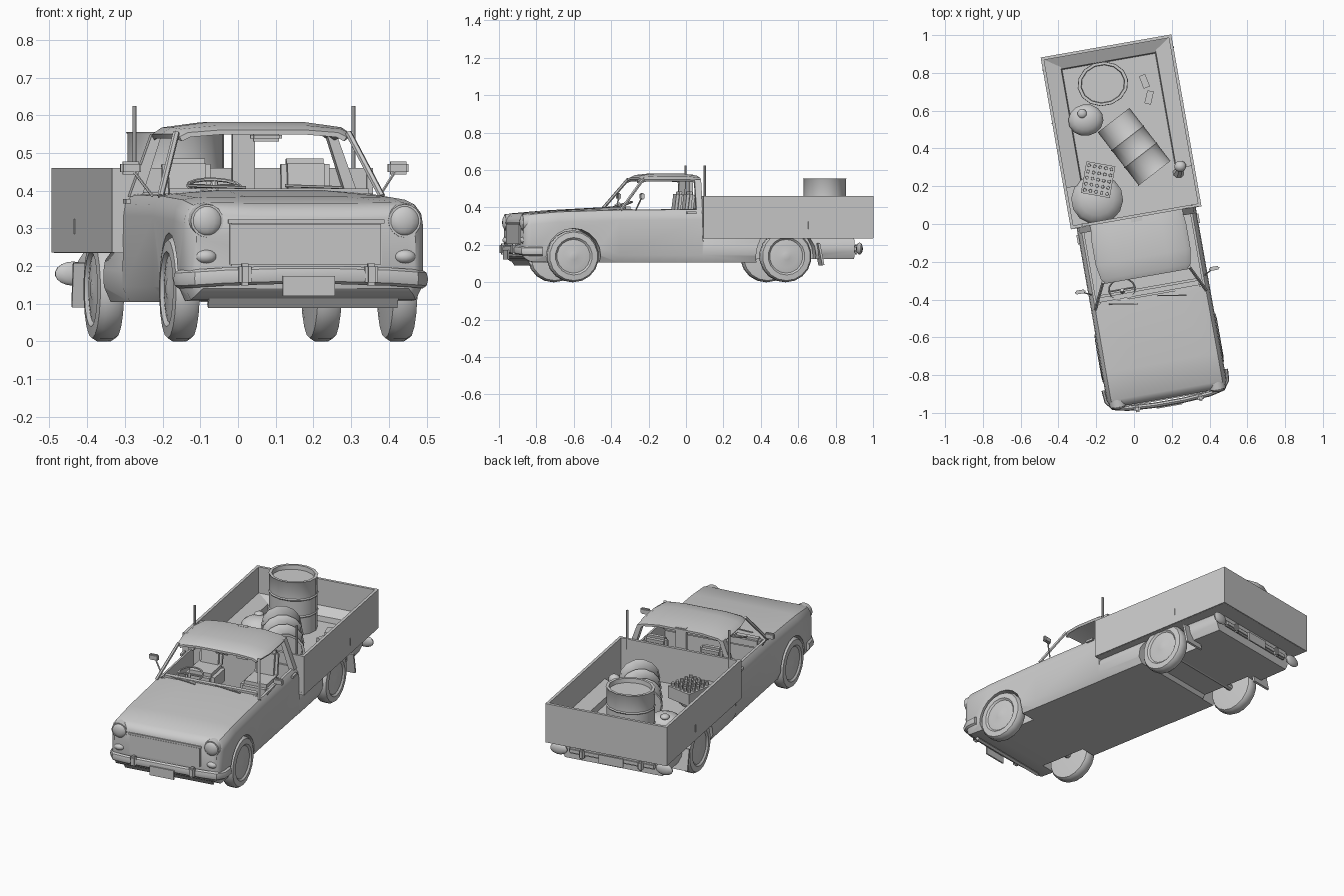
import bpy, bmesh, math
from mathutils import Matrix, Vector

cube = bpy.data.objects.get("Cube")
if cube:
    bpy.data.objects.remove(cube, do_unlink=True)

# The truck is built straight along y, then turned as a whole
TURN = Matrix.Translation((0.017, 0.003, 0)) @ Matrix.Rotation(math.radians(10), 4, 'Z')
UNTURN = TURN.inverted()
grey = bpy.data.materials.new("plain grey")
grey.use_nodes = True
grey.diffuse_color = (0.6, 0.6, 0.6, 1)
grey.node_tree.nodes["Principled BSDF"].inputs["Base Color"].default_value = (0.6, 0.6, 0.6, 1)
parts = []


def finish(name, bm):
    bmesh.ops.recalc_face_normals(bm, faces=bm.faces)
    mesh = bpy.data.meshes.new(name)
    bm.to_mesh(mesh)
    bm.free()
    mesh.materials.append(grey)
    ob = bpy.data.objects.new(name, mesh)
    ob.matrix_world = TURN
    bpy.context.collection.objects.link(ob)
    parts.append(ob)
    return ob


def loft(name, rings):
    bm = bmesh.new()
    rows = [[bm.verts.new(p) for p in ring] for ring in rings]
    n = len(rows[0])
    for a, b in zip(rows, rows[1:]):
        for i in range(n):
            j = (i + 1) % n
            bm.faces.new((a[i], a[j], b[j], b[i]))
    bm.faces.new(rows[0])
    bm.faces.new(rows[-1])
    return finish(name, bm)


def lathe(name, profile, matrix, n=16):
    circle = [(math.cos(math.tau * i / n), math.sin(math.tau * i / n)) for i in range(n)]
    return loft(name, [[matrix @ Vector((r * c, r * s, h)) for c, s in circle] for r, h in profile])


def prism(name, outline, axis, start, end):
    def put(p, d):
        return (d, p[0], p[1]) if axis == 'x' else (p[0], d, p[1])
    return loft(name, [[put(p, d) for p in outline] for d in (start, end)])


def add_box(bm, centre, size, turn=0.0, tilt=0.0):
    m = (Matrix.Translation(centre) @ Matrix.Rotation(turn, 4, 'Z')
         @ Matrix.Rotation(tilt, 4, 'X') @ Matrix.Diagonal((*size, 1)))
    bmesh.ops.create_cube(bm, size=1, matrix=m)


def box(name, centre, size, turn=0.0, tilt=0.0, bevel=0.0):
    bm = bmesh.new()
    add_box(bm, centre, size, turn, tilt)
    if bevel:
        bmesh.ops.bevel(bm, geom=bm.edges[:], offset=bevel, segments=2, affect='EDGES')
    return finish(name, bm)


def add_rod(bm, p, q, r, r2=None, n=8):
    p, q = Vector(p), Vector(q)
    m = Matrix.Translation((p + q) / 2) @ (q - p).to_track_quat('Z', 'Y').to_matrix().to_4x4()
    bmesh.ops.create_cone(bm, cap_ends=True, segments=n, radius1=r,
                          radius2=r if r2 is None else r2, depth=(q - p).length, matrix=m)


def rod(name, p, q, r, r2=None, n=8):
    bm = bmesh.new()
    add_rod(bm, p, q, r, r2, n)
    return finish(name, bm)


def ball(name, centre, size):
    bm = bmesh.new()
    bmesh.ops.create_uvsphere(bm, u_segments=14, v_segments=9, radius=1,
                              matrix=Matrix.Translation(centre) @ Matrix.Diagonal((*size, 1)))
    return finish(name, bm)


def both(half):
    return half + [(-x, z) for x, z in reversed(half)]


def section(y, w, low, high, crown):
    half = [(w * .94, low), (w, low + .04), (w, high - .06), (w * .985, high - .03),
            (w * .93, high - .006), (w * .82, high), (w * .4, high + crown)]
    return [(x, y, z) for x, z in both(half)]


# Body shell with wheel arches and cab cut out
body = loft("body", [section(*s) for s in (
    (-.938, .295, .14, .335, -.005), (-.925, .31, .125, .355, -.005), (-.90, .322, .11, .369, -.002),
    (-.75, .322, .105, .382, .002), (-.42, .32, .105, .392, .01), (.03, .32, .105, .395, .003),
    (.035, .322, .105, .245, 0), (.33, .322, .105, .245, 0), (.345, .315, .125, .245, 0),
    (.86, .30, .125, .245, 0))])
bm = bmesh.new()
add_box(bm, (0, -.183, .36), (.57, .405, .34))
for s in (-1, 1):
    for y, r in ((-.67, .148), (.485, .165)):
        add_rod(bm, (s * .21, y, .14), (s * .4, y, .14), r, n=20)
cutter = finish("arch_cutter", bm)
mod = body.modifiers.new("openings", 'BOOLEAN')
mod.operation, mod.object, mod.solver = 'DIFFERENCE', cutter, 'EXACT'
bpy.context.view_layer.objects.active = body
bpy.ops.object.modifier_apply(modifier=mod.name)
parts.remove(cutter)
bpy.data.objects.remove(cutter, do_unlink=True)


# Roof and cab pillars
def roof_ring(y, w, edge, top):
    upper = [(w, edge), (w * .9, edge + (top - edge) * .5), (w * .5, top - .004)]
    lower = [(x * .97, z - .012) for x, z in upper]
    ring = both(upper)[::-1] + both(lower)
    return [(x, y, z) for x, z in ring]


loft("roof", [roof_ring(*r) for r in ((-.285, .225, .543, .565), (-.26, .24, .55, .577),
     (-.18, .255, .55, .586), (-.04, .255, .55, .585), (.035, .245, .542, .574))])
for s in (-1, 1):
    rod("windscreen_pillar", (s * .298, -.41, .385), (s * .232, -.275, .553), .009, n=6)
    prism("rear_pillar", [(s * .308, .385), (s * .248, .55), (s * .222, .55), (s * .275, .385)], 'y', 0, .035)
    box("door_handle", (s * .322, -.03, .372), (.012, .05, .012))
    box("wing_mirror", (s * .36, -.305, .46), (.055, .02, .034), bevel=.006)
    rod("mirror_arm", (s * .305, -.33, .385), (s * .355, -.305, .455), .004, n=6)
    rod("bed_post", (s * .295 + .007, .045, .40), (s * .295 + .007, .045, .625), .006, n=6)
    box("seat_cushion", (s * .16, -.10, .30), (.17, .17, .11), bevel=.02)
    box("seat_back", (s * .16, -.02, .41), (.13, .045, .15), tilt=-.12, bevel=.015)
    rod("wiper", (s * .13 + .06, -.42, .408), (s * .13 - .09, -.395, .413), .004, n=6)
box("rear_window_post", (0, .02, .48), (.06, .02, .19))
box("inside_mirror", (.012, -.262, .543), (.085, .02, .026), bevel=.008)
box("dashboard", (0, -.365, .375), (.56, .05, .06), bevel=.012)

# Steering wheel
tilt = Matrix.Translation((-.14, -.33, .412)) @ Matrix.Rotation(.3, 4, 'X')
bm = bmesh.new()
rim = [tilt @ Vector((.07 * math.cos(i * math.tau / 14), .06 * math.sin(i * math.tau / 14), 0))
       for i in range(14)]
for i, p in enumerate(rim):
    add_rod(bm, p, rim[i - 1], .005, n=6)
for i in (0, 7):
    add_rod(bm, tilt @ Vector((0, 0, 0)), rim[i], .005, n=6)
add_rod(bm, tilt @ Vector((0, 0, .01)), (-.14, -.37, .36), .01)
finish("steering_wheel", bm)

# Nose: grille, lamps and wrapped bumper
box("grille", (0, -.938, .258), (.41, .012, .115), bevel=.004)
box("grille_top_trim", (0, -.938, .318), (.42, .014, .01))
for s in (-1, 1):
    rod("headlamp_pod", (s * .266, -.88, .32), (s * .266, -.94, .32), .05, .044, n=16)
    ball("headlamp", (s * .266, -.935, .32), (.04, .018, .04))
    ball("turn_lamp", (s * .268, -.93, .225), (.03, .022, .019))
    box("front_overrider", (s * .17, -.968, .178), (.034, .032, .058), bevel=.008)
half_path = [(.326, -.84, .165), (.322, -.90, .165), (.295, -.938, .167), (.22, -.955, .172), (.08, -.964, .176)]
path = [Vector(p) for p in half_path] + [Vector((-x, y, z)) for x, y, z in reversed(half_path)]
rings = []
for i, p in enumerate(path):
    along = path[min(i + 1, len(path) - 1)] - path[max(i - 1, 0)]
    out = Vector((along.y, -along.x, 0)).normalized()
    rings.append([p + out * .014 * math.cos(a * math.tau / 8) + Vector((0, 0, .024 * math.sin(a * math.tau / 8)))
                  for a in range(8)])
loft("front_bumper", rings)
box("front_plate", (0, -.98, .147), (.14, .008, .052))
box("front_valance", (0, -.90, .118), (.51, .015, .06), tilt=.6)

# Wheels
tyre = [(.10, -.035), (.130, -.032), (.139, -.018), (.139, .018), (.130, .032), (.10, .035),
        (.09, .026), (.06, .031), (.03, .031), (.02, .034)]
for s in (-1, 1):
    for label, y in (("front_wheel", -.67), ("rear_wheel", .485)):
        lathe(label, tyre, Matrix.Translation((s * .293, y, .139)) @ Matrix.Rotation(s * math.pi / 2, 4, 'Y'), 18)
    box("mud_flap", (s * .285, .67, .15), (.12, .012, .12), tilt=.2)
for y in (-.67, .485):
    rod("axle", (-.28, y, .14), (.28, y, .14), .018)

# Load bed with a low sloped ledge on three sides
box("bed_floor", (0, .49, .243), (.69, .92, .016))
box("bed_front_wall", (0, .04, .348), (.69, .016, .224))
box("bed_tailgate", (0, .946, .348), (.69, .016, .224))
for s in (-1, 1):
    box("bed_side", (s * .343, .492, .348), (.016, .924, .224))
    prism("bed_side_ledge", [(s * .336, .25), (s * .25, .25), (s * .255, .285), (s * .336, .31)], 'y', .25, .94)
    rod("bed_side_latch", (s * .352, .60, .285), (s * .352, .60, .325), .003, n=6)
prism("bed_rear_ledge", [(.94, .25), (.87, .25), (.875, .28), (.94, .31)], 'x', -.335, .335)

# Rear fittings
box("rear_bumper", (0, .875, .18), (.50, .025, .035), bevel=.008)
box("rear_plate", (0, .892, .17), (.14, .008, .05))
for s in (-1, 1):
    ball("tail_lamp", (s * .305, .885, .18), (.05, .016, .032))
    box("rear_overrider", (s * .17, .89, .175), (.03, .025, .055), bevel=.008)


# Cargo, placed by its turned position
def at(x, y, z):
    return UNTURN @ Vector((x, y, z))


drum = [(1, 0), (1, .32), (1.04, .34), (1, .36), (1, .64), (1.04, .66), (1, .68),
        (1, .98), (1.03, 1), (.9, 1), (.88, .92)]
lathe("standing_drum", drum, Matrix.Translation(at(-.165, .742, .25)) @ Matrix.Diagonal((.13, .113, .305, 1)), 14)
axis = UNTURN.to_3x3() @ Vector((.61, -.79, 0))
lay = axis.to_track_quat('Z', 'Y').to_matrix().to_4x4()
lathe("lying_drum", [(.93, .04), (.93, 0)] + drum,
      Matrix.Translation(at(0, .41, .35) - axis * .177) @ lay @ Matrix.Diagonal((.106, .106, .355, 1)), 14)
ball("small_sack", at(-.255, .55, .30), (.095, .085, .055))
ball("sack_knot", at(-.275, .585, .35), (.025, .025, .015))
ball("large_sack", at(-.195, .13, .275), (.14, .135, .07))
bm = bmesh.new()
spin = -.35
for i in range(5):
    for j in range(5):
        off = Matrix.Rotation(spin, 3, 'Z') @ Vector(((i - 2) * .03, (j - 2) * .033, 0))
        add_rod(bm, at(-.19, .235, .33) + off, at(-.19, .235, .395) + off, .012, .009, 6)
add_box(bm, at(-.19, .235, .34), (.155, .17, .07), spin)
finish("bottle_crate", bm)
ball("lantern", at(.245, .305, .32), (.032, .03, .03))
rod("lantern_base", at(.235, .27, .25), at(.245, .30, .31), .03, .015)
for x, y, a in ((.055, .755, .2), (.08, .67, -.4), (.21, .66, 1.1)):
    box("loose_block", at(x, y, .265), (.035, .07, .03), turn=a)

# Shading
bpy.ops.object.select_all(action='DESELECT')
for ob in parts:
    ob.select_set(True)
bpy.context.view_layer.objects.active = body
bpy.ops.object.shade_smooth_by_angle(angle=math.radians(35))
